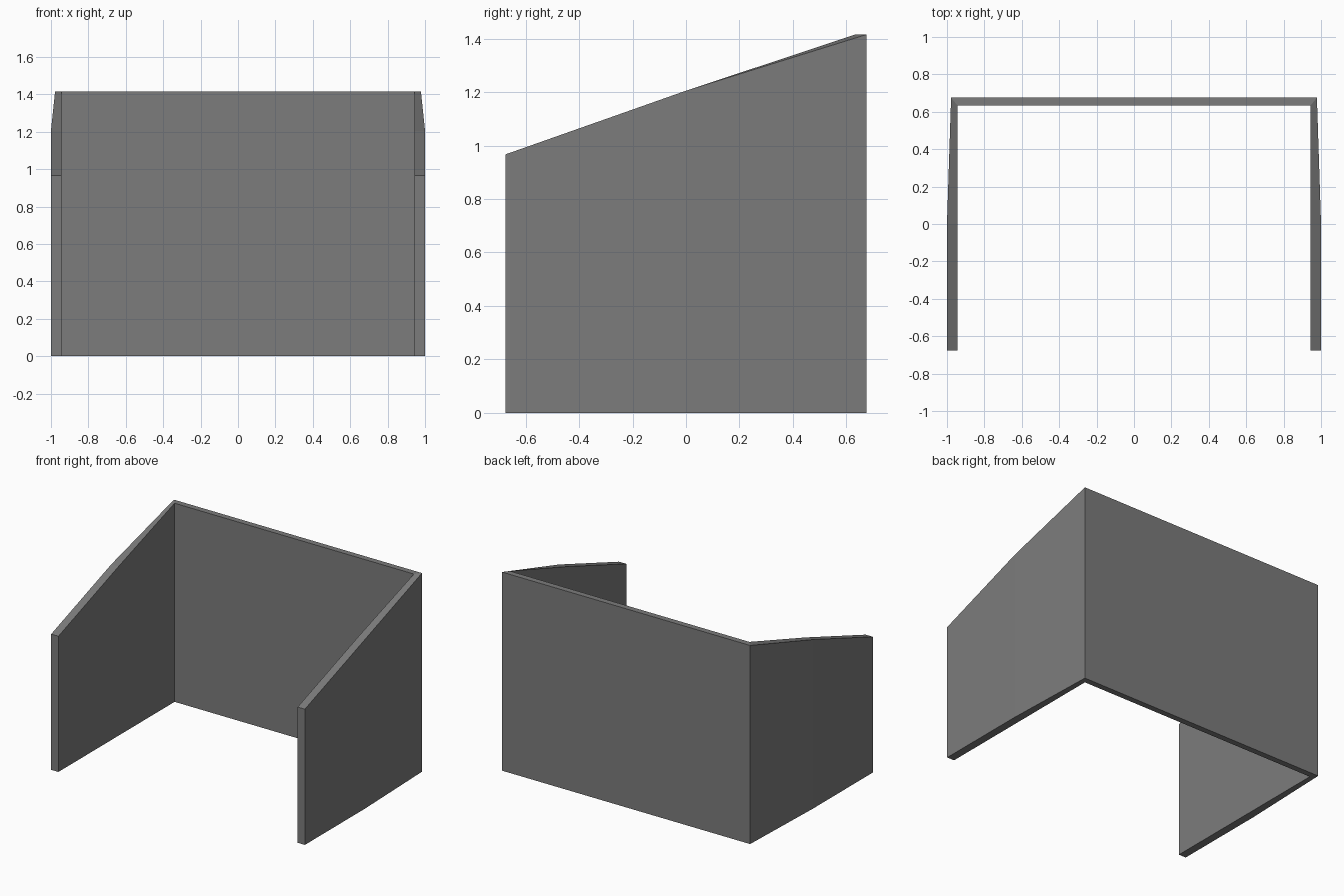
import bpy
import bmesh

if "Cube" in bpy.data.objects:
    bpy.data.objects.remove(bpy.data.objects["Cube"])

# One neutral grey for the whole shelter
grey = bpy.data.materials.new("wall grey")
grey.diffuse_color = (0.2, 0.2, 0.2, 1.0)
grey.use_nodes = True
grey.node_tree.nodes["Principled BSDF"].inputs["Base Color"].default_value = grey.diffuse_color

# Wall stations on the right side, front to back:
# outer (x, y, top), inner (x, y, top)
half = [
    ((1.0, -0.675, 0.967), (0.943, -0.675, 0.967)),   # front end
    ((1.0, 0.0, 1.205), (0.943, 0.0, 1.205)),         # bend in the side wall
    ((0.978, 0.675, 1.415), (0.943, 0.633, 1.415)),   # mitred back corner
]


def mirror(p):
    return (-p[0], p[1], p[2])


stations = half + [(mirror(o), mirror(i)) for o, i in reversed(half)]

# Sweep a rectangular section through the stations: side, back, side
bm = bmesh.new()
rings = []
for outer, inner in stations:
    rings.append([
        bm.verts.new((outer[0], outer[1], 0.0)),
        bm.verts.new(outer),
        bm.verts.new(inner),
        bm.verts.new((inner[0], inner[1], 0.0)),
    ])
for a, b in zip(rings, rings[1:]):
    for k in range(4):
        n = (k + 1) % 4
        bm.faces.new((a[k], a[n], b[n], b[k]))

# Front ends of the two side walls
bm.faces.new(rings[0])
bm.faces.new(rings[-1])
bmesh.ops.recalc_face_normals(bm, faces=bm.faces)

mesh = bpy.data.meshes.new("shelter_walls")
bm.to_mesh(mesh)
bm.free()
mesh.materials.append(grey)
walls = bpy.data.objects.new("shelter_walls", mesh)
bpy.context.collection.objects.link(walls)
